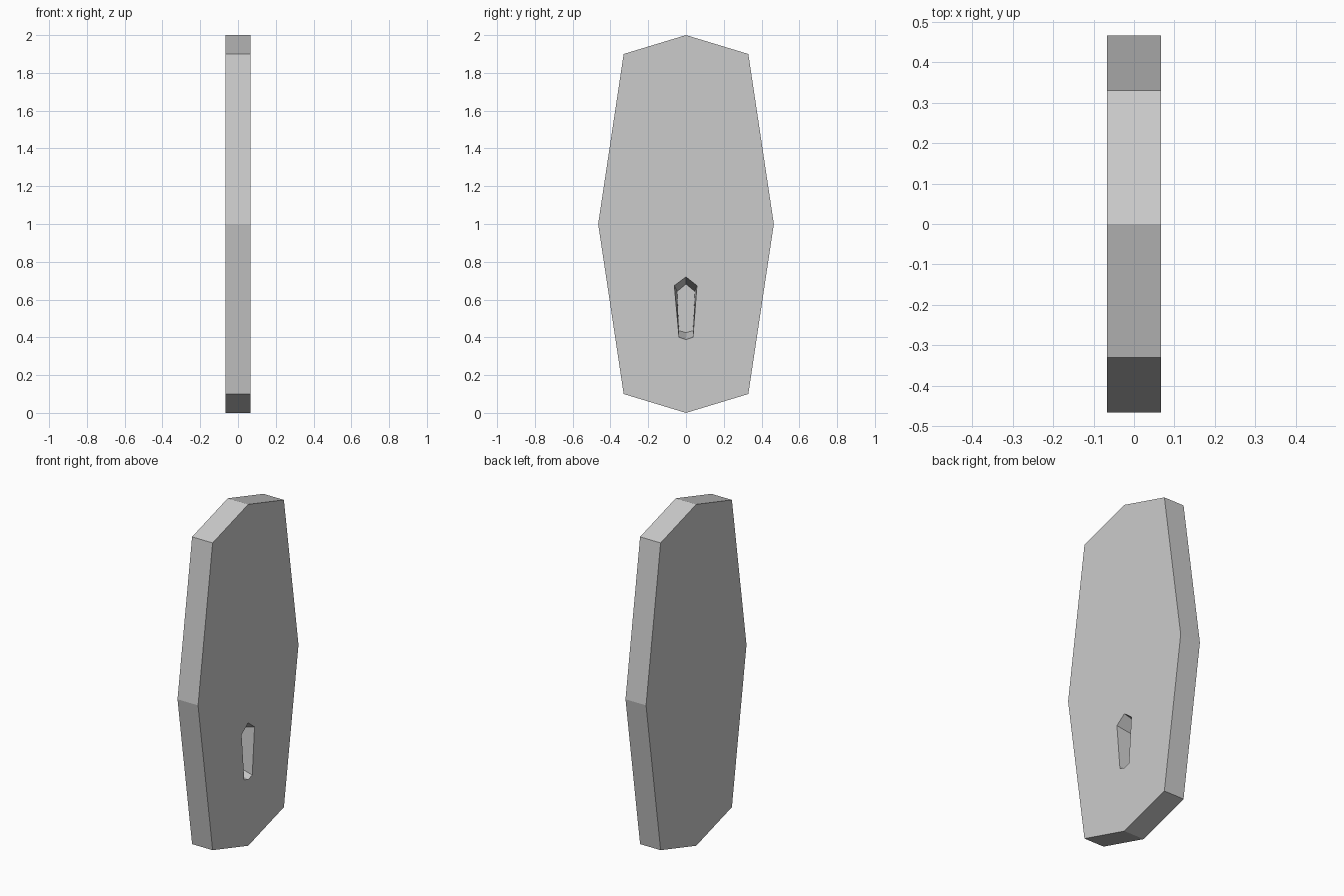
import bpy, bmesh

if "Cube" in bpy.data.objects:
    bpy.data.objects.remove(bpy.data.objects["Cube"])

T = 0.0665  # half thickness


def loft(name, rings):
    """Solid through matching rings, each given as (x, [(y, z), ...])."""
    bm = bmesh.new()
    loops = [[bm.verts.new((x, y, z)) for y, z in pts] for x, pts in rings]
    n = len(loops[0])
    for a, b in zip(loops, loops[1:]):
        for i in range(n):
            j = (i + 1) % n
            bm.faces.new((a[i], a[j], b[j], b[i]))
    bm.faces.new(loops[0])
    bm.faces.new(loops[-1])
    bmesh.ops.recalc_face_normals(bm, faces=bm.faces[:])
    me = bpy.data.meshes.new(name)
    bm.to_mesh(me)
    bm.free()
    ob = bpy.data.objects.new(name, me)
    bpy.context.collection.objects.link(ob)
    return ob


# Eight-sided upright slab
outline = [(0, 0), (0.33, 0.1), (0.465, 1), (0.33, 1.9),
           (0, 2), (-0.33, 1.9), (-0.465, 1), (-0.33, 0.1)]
slab = loft("slab", [(-T, outline), (T, outline)])

# Tapered slot, sunk from the right face almost to the back
floor = [(0, 0.425), (0.037, 0.435), (0.047, 0.643),
         (0, 0.682), (-0.047, 0.643), (-0.037, 0.435)]
mouth = [(0, 0.388), (0.037, 0.40), (0.058, 0.674),
         (0, 0.72), (-0.062, 0.674), (-0.037, 0.40)]
cutter = loft("slot_cutter", [(-T + 0.001, floor), (T, mouth), (T + 0.05, mouth)])

mod = slab.modifiers.new("slot", 'BOOLEAN')
mod.operation = 'DIFFERENCE'
mod.solver = 'EXACT'
mod.object = cutter
bpy.context.view_layer.objects.active = slab
slab.select_set(True)
bpy.ops.object.modifier_apply(modifier=mod.name)
bpy.data.objects.remove(cutter)
